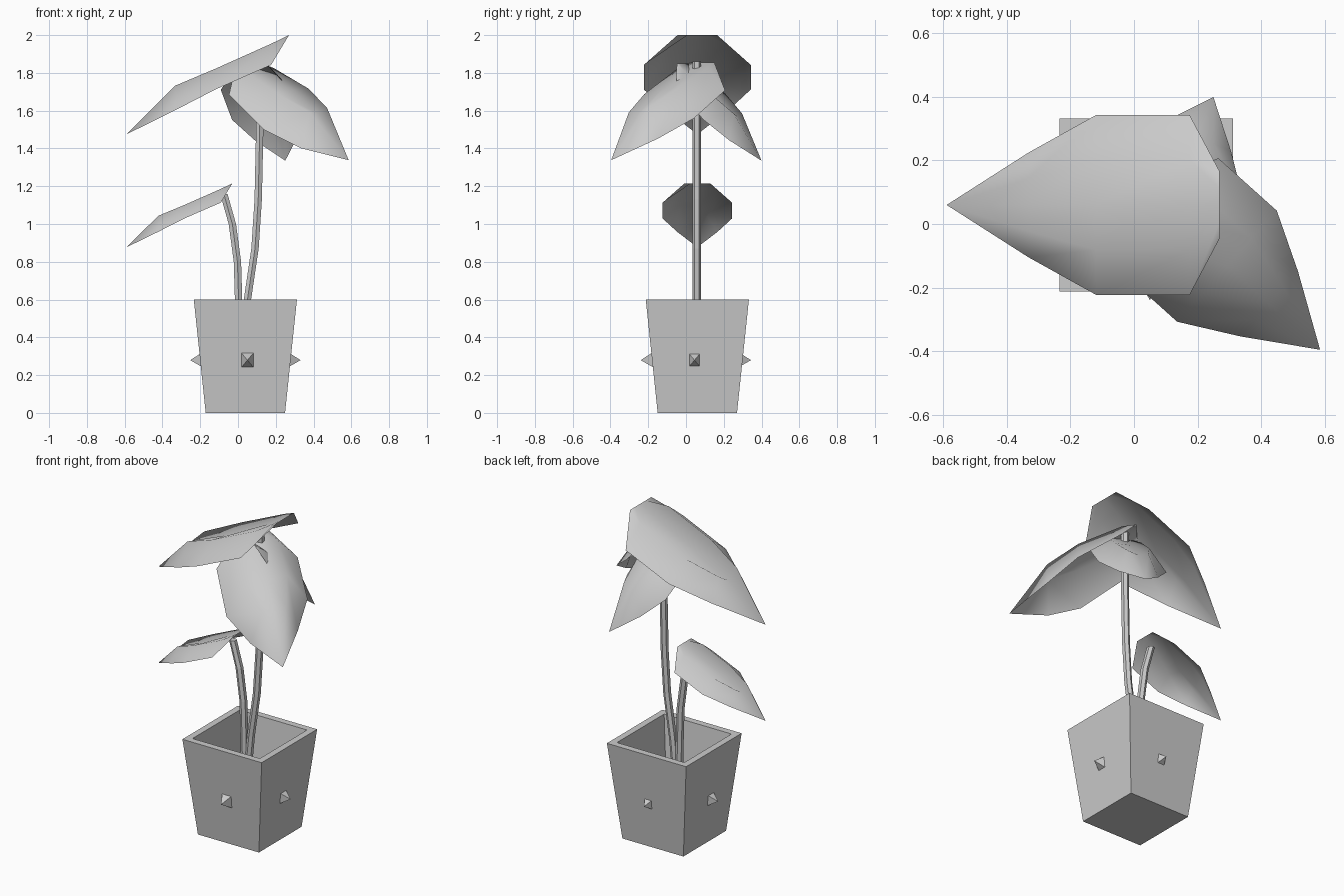
import bpy, bmesh
from math import cos, sin, pi
from mathutils import Vector

if "Cube" in bpy.data.objects:
    bpy.data.objects.remove(bpy.data.objects["Cube"])

CX, CY = 0.039, 0.06


def make_object(name, bm, smooth=False):
    bmesh.ops.recalc_face_normals(bm, faces=bm.faces)
    mesh = bpy.data.meshes.new(name)
    bm.to_mesh(mesh)
    bm.free()
    for p in mesh.polygons:
        p.use_smooth = smooth
    ob = bpy.data.objects.new(name, mesh)
    bpy.context.collection.objects.link(ob)
    return ob


def loft(name, rings):
    """Skin closed rings of points and cap both ends."""
    bm = bmesh.new()
    vs = [[bm.verts.new(p) for p in r] for r in rings]
    n = len(vs[0])
    for a, b in zip(vs, vs[1:]):
        for i in range(n):
            j = (i + 1) % n
            bm.faces.new((a[i], a[j], b[j], b[i]))
    bm.faces.new(vs[0])
    bm.faces.new(vs[-1])
    return make_object(name, bm)


# Pot: tapered square outside, flat rim, hollow inside
def square(h, z):
    return [(CX + sx * h, CY + sy * h, z) for sx, sy in ((-1, -1), (1, -1), (1, 1), (-1, 1))]


loft("pot", [square(0.21, 0), square(0.273, 0.6), square(0.232, 0.6), square(0.19, 0.25)])

# Pyramid studs on the four pot sides, slightly off the pot centre
for i in range(4):
    out = Vector((cos(i * pi / 2), sin(i * pi / 2), 0))
    side = Vector((-out.y, out.x, 0))
    c = Vector((0.05, CY - 0.008, 0.279)) if i % 2 else Vector((CX, 0.045, 0.279))
    bm = bmesh.new()
    base = [bm.verts.new(c + out * (0.239 + b * 0.004 - 0.008) + side * a * 0.031 + Vector((0, 0, b * 0.037)))
            for a, b in ((-1, -1), (1, -1), (1, 1), (-1, 1))]
    tip = bm.verts.new(c + out * 0.292)
    bm.faces.new(base)
    for k in range(4):
        bm.faces.new((base[k], base[(k + 1) % 4], tip))
    make_object(f"pot_stud_{i + 1}", bm)


# Stems: six-sided tubes along a bent path
def stem(name, path, r=0.0225):
    loft(name, [[(x + r * sin(k * pi / 3), 0.057 + r * cos(k * pi / 3), z) for k in range(6)]
                for x, z in path])


stem("tall_stem", [(0.015, 0.25), (0.05, 0.6), (0.09, 0.87), (0.107, 1.13), (0.115, 1.5), (0.115, 1.86)])
stem("short_stem", [(0.01, 0.25), (0.003, 0.6), (-0.003, 0.8), (-0.03, 1.0), (-0.075, 1.16)])

# Leaf rows: fraction along, half width, then heights of side ridges, edges
# and centre groove relative to the base-tip line
ROWS = [(0.0, 0.105, 0.0, 0.0, 0.0), (0.11, 0.283, 0.012, -0.10, 0.005),
        (0.453, 0.283, 0.06, -0.05, 0.035), (0.70, 0.165, 0.10, -0.03, 0.05)]


def leaf(name, base, tip, s, bow=0.0, arch=0.0, roll=0.0):
    base, tip = Vector(base), Vector(tip)
    axis = tip - base
    side = Vector((-axis.y, axis.x, 0)).normalized()
    bm = bmesh.new()
    rows = []
    for f, w, ridge, edge, groove in ROWS:
        row = []
        for t, h in ((-1, edge), (-0.5, ridge), (0, groove), (0.5, ridge), (1, edge)):
            z = s * h + 4 * f * (1 - f) * (bow - arch * t * t + roll * t)
            row.append(bm.verts.new(base + axis * f + side * (w * t * s) + Vector((0, 0, z))))
        rows.append(row)
    end = bm.verts.new(tip)
    for a, b in zip(rows, rows[1:]):
        for i in range(4):
            bm.faces.new((a[i], a[i + 1], b[i + 1], b[i]))
    for i in range(4):
        bm.faces.new((rows[-1][i], rows[-1][i + 1], end))
    make_object(name, bm, True)


leaf("top_leaf", (0.27, 0.06, 2.0), (-0.59, 0.06, 1.475), 1.0)
leaf("low_leaf", (-0.03, 0.06, 1.215), (-0.59, 0.06, 0.877), 0.65)
leaf("front_leaf", (0.05, 0.085, 1.855), (0.586, -0.396, 1.338), 0.83, 0.06, 0.11, 0.03)
leaf("back_leaf", (0.075, -0.02, 1.85), (0.25, 0.40, 1.335), 0.71, 0.05, 0.08)
